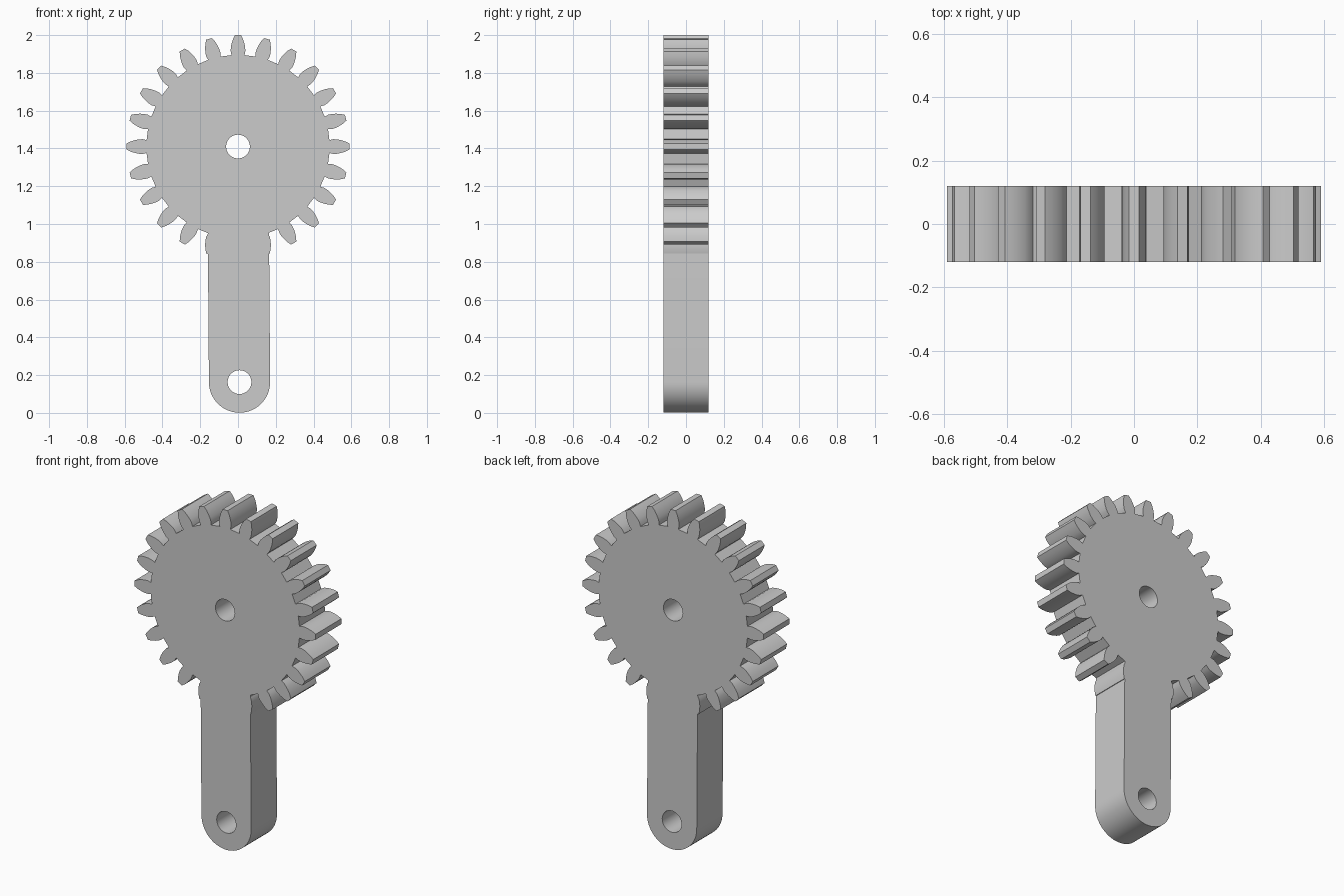
import bpy, bmesh
from math import sin, cos, pi, radians

cube = bpy.data.objects.get("Cube")
if cube:
    bpy.data.objects.remove(cube, do_unlink=True)

TEETH = 24
HALF_DEPTH = 0.12
GEAR = (0.0, 1.41)       # gear centre (x, z)
PIVOT = (0.008, 0.163)   # lower pivot centre (x, z)
ARM_R = 0.162
HOLE_R = 0.063

grey = bpy.data.materials.new("light grey")
grey.use_nodes = True
grey.diffuse_color = (0.6, 0.6, 0.6, 1)
grey.node_tree.nodes["Principled BSDF"].inputs["Base Color"].default_value = (0.6, 0.6, 0.6, 1)


def plate(name, outline, half):
    """Extrude an x-z outline along y."""
    bm = bmesh.new()
    face = bm.faces.new([bm.verts.new((x, -half, z)) for x, z in outline])
    ext = bmesh.ops.extrude_face_region(bm, geom=[face])
    verts = [v for v in ext["geom"] if isinstance(v, bmesh.types.BMVert)]
    bmesh.ops.translate(bm, verts=verts, vec=(0, 2 * half, 0))
    bmesh.ops.recalc_face_normals(bm, faces=bm.faces)
    mesh = bpy.data.meshes.new(name)
    bm.to_mesh(mesh)
    bm.free()
    mesh.materials.append(grey)
    obj = bpy.data.objects.new(name, mesh)
    bpy.context.collection.objects.link(obj)
    return obj


def arc(centre, radius, start, end, steps):
    angles = [start + (end - start) * i / steps for i in range(steps + 1)]
    return [(centre[0] + radius * cos(a), centre[1] + radius * sin(a)) for a in angles]


def combine(target, tool, operation):
    mod = target.modifiers.new(operation, "BOOLEAN")
    mod.object, mod.operation, mod.solver = tool, operation, "EXACT"
    bpy.context.view_layer.objects.active = target
    bpy.ops.object.modifier_apply(modifier=mod.name)
    bpy.data.objects.remove(tool, do_unlink=True)


# Gear outline: one flank (height, half width), mirrored and repeated round
flank = [(0.484, 0.034), (0.505, 0.039), (0.525, 0.038), (0.545, 0.034),
         (0.568, 0.027), (0.59, 0.016)]
tooth = [(r, -w) for r, w in flank] + [(r, w) for r, w in reversed(flank)]
outline = []
for i in range(TEETH):
    a = 2 * pi * i / TEETH
    outline += [(GEAR[0] + r * cos(a) - w * sin(a), GEAR[1] + r * sin(a) + w * cos(a))
                for r, w in tooth]
gear = plate("gear_with_arm", outline, HALF_DEPTH)

# Arm with a rounded lower end, running up into the gear
arm_outline = arc(PIVOT, ARM_R, pi, 2 * pi, 32)
arm_outline += [(GEAR[0] + ARM_R, 1.25), (GEAR[0] - ARM_R, 1.25)]
combine(gear, plate("arm", arm_outline, HALF_DEPTH), "UNION")

# Axle hole and pivot hole
for centre in (GEAR, PIVOT):
    hole = arc(centre, HOLE_R, 0, 2 * pi, 32)[:-1]
    combine(gear, plate("hole_cutter", hole, 0.3), "DIFFERENCE")

# Smooth curved walls, sharp corners
bpy.ops.object.select_all(action="DESELECT")
gear.select_set(True)
bpy.context.view_layer.objects.active = gear
bpy.ops.object.shade_smooth_by_angle(angle=radians(25))
